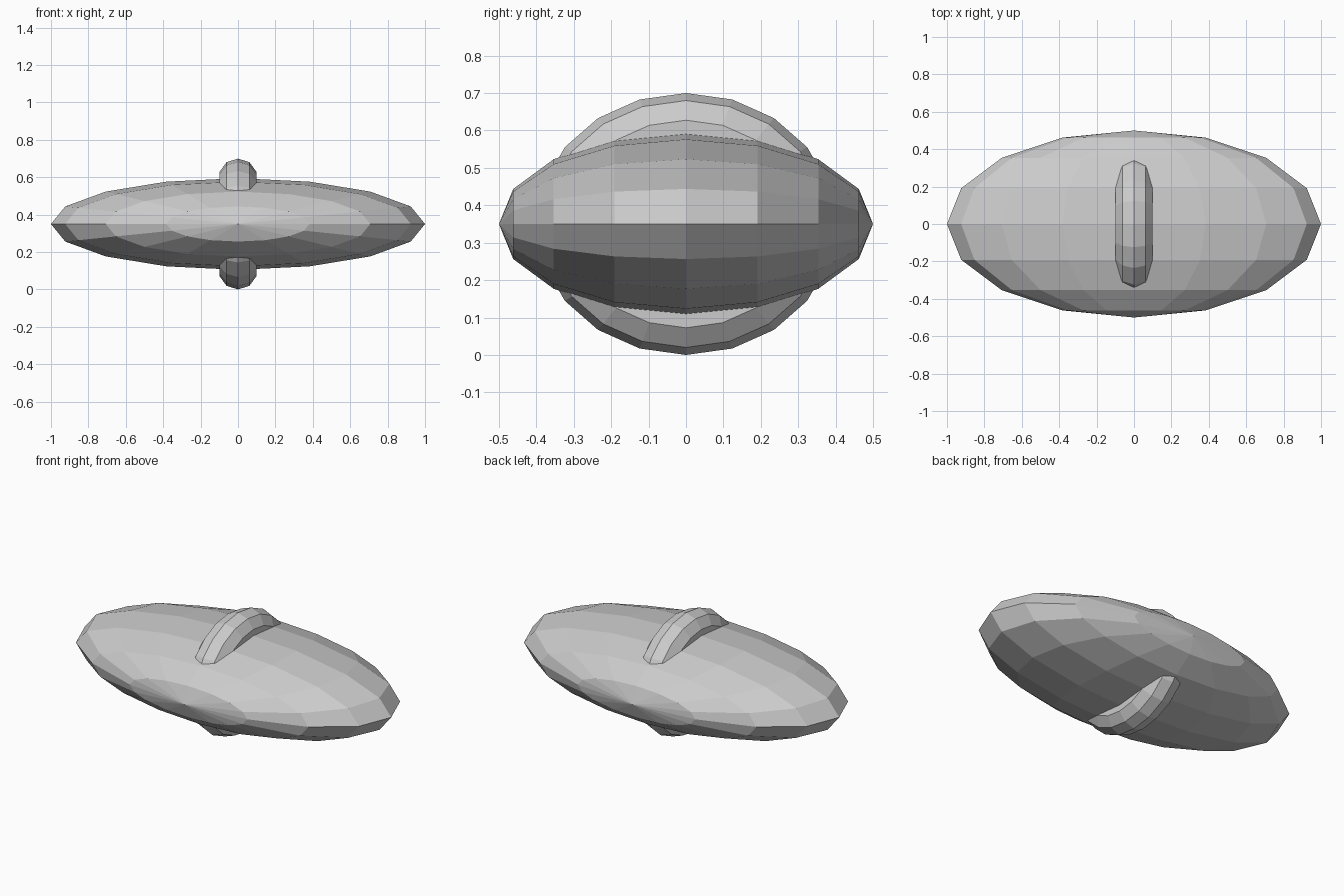
import bpy
import math

if "Cube" in bpy.data.objects:
    bpy.data.objects.remove(bpy.data.objects["Cube"])

CENTRE = (0, 0, 0.35)


def finish(name, scale):
    # Name the new part, stretch it and keep its facets flat
    obj = bpy.context.object
    obj.name = name
    obj.scale = scale
    bpy.ops.object.transform_apply(location=False, rotation=True, scale=True)
    bpy.ops.object.shade_flat()
    return obj


# Flattened ellipsoid body, poles facing front and back
bpy.ops.mesh.primitive_uv_sphere_add(
    segments=16, ring_count=8, radius=1,
    location=CENTRE, rotation=(math.pi / 2, 0, 0))
finish("body", (1, 0.245, 0.5))

# Upright oval ring around the middle, partly sunk into the body
bpy.ops.mesh.primitive_torus_add(
    major_segments=20, minor_segments=10,
    major_radius=0.7, minor_radius=0.3,
    location=CENTRE, rotation=(0, math.pi / 2, 0))
finish("ring", (0.35, 0.4, 0.35))
